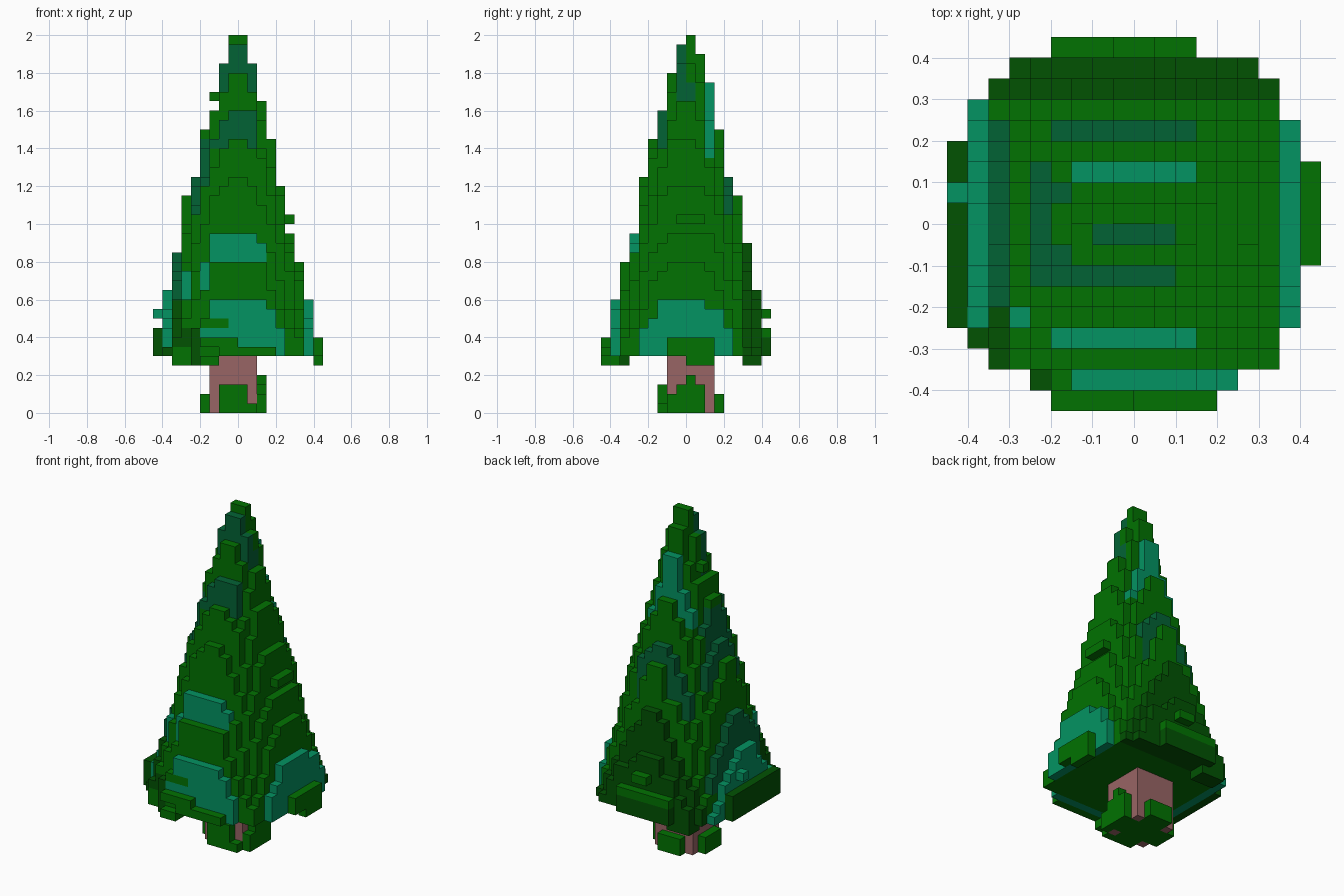
import bpy, bmesh, math, random
from mathutils import Vector

if "Cube" in bpy.data.objects:
    bpy.data.objects.remove(bpy.data.objects["Cube"], do_unlink=True)

random.seed(4)
V = 0.05  # edge of one block

# Flat colours (linear)
COLOURS = {
    "green": (0.0005, 0.170, 0.0005),
    "dark_green": (0.0005, 0.084, 0.0008),
    "teal": (0.0010, 0.292, 0.122),
    "dark_teal": (0.0008, 0.124, 0.036),
    "bark_brown": (0.315, 0.130, 0.130),
}
NAMES = list(COLOURS)
MATS = []
for name, rgb in COLOURS.items():
    m = bpy.data.materials.new(name)
    m.use_nodes = True
    m.diffuse_color = (*rgb, 1)
    bsdf = m.node_tree.nodes["Principled BSDF"]
    bsdf.inputs["Base Color"].default_value = (*rgb, 1)
    bsdf.inputs["Roughness"].default_value = 0.9
    MATS.append(m)


def build(name, blocks):
    """Make a mesh of the exposed faces of blocks {(x, y, z): colour name}."""
    bm = bmesh.new()
    verts = {}

    def vert(p):
        if p not in verts:
            verts[p] = bm.verts.new(Vector(p) * V)
        return verts[p]

    used = [n for n in NAMES if n in blocks.values()]
    for cell, colour in blocks.items():
        for axis in range(3):
            for side in (0, 1):
                near = list(cell)
                near[axis] += 1 if side else -1
                if tuple(near) in blocks:
                    continue
                a, b = (axis + 1) % 3, (axis + 2) % 3
                loop = []
                for da, db in ((0, 0), (1, 0), (1, 1), (0, 1)):
                    p = list(cell)
                    p[axis] += side
                    p[a] += da
                    p[b] += db
                    loop.append(vert(tuple(p)))
                face = bm.faces.new(loop if side else loop[::-1])
                face.material_index = used.index(colour)
    mesh = bpy.data.meshes.new(name)
    bm.to_mesh(mesh)
    bm.free()
    for n in used:
        mesh.materials.append(MATS[NAMES.index(n)])
    ob = bpy.data.objects.new(name, mesh)
    bpy.context.collection.objects.link(ob)


def box(x0, x1, y0, y1, z0, z1, colour):
    return {(x, y, z): colour for x in range(x0, x1)
            for y in range(y0, y1) for z in range(z0, z1)}


# Trunk, grassy at ground level between its corners
trunk = box(-3, 2, -2, 3, 0, 6, "bark_brown")
trunk.update(box(-2, 1, -2, 3, 0, 1, "green"))
trunk.update(box(-3, 2, -1, 2, 0, 1, "green"))
build("trunk", trunk)

# Grass around the foot of the trunk
tufts = {}
for b in ((-2, 1, -3, -2, 0, 3), (1, 2, -3, -2, 0, 1), (2, 3, -2, -1, 0, 2),
          (2, 3, -1, 2, 0, 3), (2, 3, 0, 1, 3, 4), (-2, 1, 3, 4, 0, 2),
          (-4, -3, -1, 2, 0, 2)):
    tufts.update(box(*b, "green"))
build("base_tufts", tufts)

# Foliage tiers: top layer, then x and y limits in blocks
TIERS = [
    (12, -8, 8, -8, 8), (13, -8, 7, -7, 8), (16, -7, 7, -7, 7),
    (17, -7, 6, -6, 7), (18, -6, 6, -6, 7), (19, -6, 6, -6, 6),
    (23, -6, 5, -5, 6), (24, -5, 5, -5, 5), (25, -5, 4, -5, 5),
    (29, -4, 4, -4, 4), (30, -4, 3, -3, 4), (32, -3, 3, -3, 3),
    (33, -2, 3, -2, 3), (35, -2, 2, -2, 3), (36, -2, 2, -2, 2),
    (37, -2, 2, -1, 2), (38, -1, 1, -1, 2), (39, -1, 1, -1, 1),
    (40, -1, 1, 0, 1),
]

# A ragged cone with a ridge down the middle of each side
leaves = {}
z = 6
for top, x0, x1, y0, y1 in TIERS:
    while z < top:
        radius = 7.75 - 0.246 * (z - 11) + 0.11 * max(0, 11 - z)
        for x, y, _ in box(x0, x1, y0, y1, z, z + 1, "green"):
            ridge = x in (-1, 0) or y in (-1, 0)
            ragged = radius + random.uniform(-0.1, 0.25)
            if ridge or math.hypot(x + 0.5, y + 0.5) <= ragged:
                leaves[x, y, z] = "green"
        z += 1

# Notches in the lowest corners
for b in ((7, 8, 5, 6, 6, 9), (7, 8, -6, -5, 6, 9), (5, 6, -8, -7, 6, 9),
          (-6, -5, -8, -7, 6, 9)):
    for cell in box(*b, "green"):
        leaves.pop(cell, None)

# Low boughs, hanging fringe and sprigs
for b in ((8, 9, -2, 3, 6, 8, "green"), (8, 9, 0, 3, 5, 6, "green"),
          (-9, -8, -5, 4, 6, 9, "dark_green"), (-9, -8, 1, 2, 10, 11, "teal"),
          (-2, 4, -9, -8, 6, 7, "green"), (-4, 0, -9, -8, 7, 8, "green"),
          (-4, -2, -9, -7, 5, 6, "green"), (-7, -5, -7, -6, 5, 6, "green"),
          (-5, -4, -8, -6, 5, 6, "dark_green"), (-4, 3, 8, 9, 6, 8, "dark_green"),
          (-4, 3, 8, 9, 8, 9, "green"), (-1, 1, 8, 9, 10, 11, "green"),
          (-6, -3, 6, 8, 5, 6, "dark_green"), (5, 6, -1, 2, 20, 21, "green"),
          (-3, -2, 0, 1, 33, 34, "green")):
    leaves.update(box(*b))

# Upright sheets of coloured needles, showing where the cone steps back
SHEETS = [
    # back
    (-7, 7, 6, 8, 6, 18, "dark_green"),
    (-5, 3, 4, 5, 17, 25, "dark_teal"), (-3, 3, 2, 3, 27, 35, "teal"),
    # model's right
    (-8, -7, -5, 6, 6, 13, "teal"), (-7, -6, -6, 6, 9, 17, "dark_teal"),
    (-5, -4, -3, 5, 20, 25, "dark_teal"), (-4, -3, -3, 2, 24, 29, "dark_teal"),
    # model's left
    (7, 8, -5, 5, 6, 12, "teal"), (1, 2, 0, 1, 32, 35, "dark_teal"),
    # front
    (-4, 5, -8, -7, 6, 12, "teal"), (-4, -1, -8, -7, 9, 10, "green"),
    (-4, -2, -8, -7, 6, 7, "green"), (-4, 3, -6, -5, 13, 19, "teal"),
    (-5, 2, -3, -2, 28, 32, "dark_teal"), (-2, 2, -1, 0, 32, 39, "dark_teal"),
    # front right corner
    (-8, -7, -6, -5, 6, 10, "dark_green"), (-7, -6, -6, -4, 6, 12, "dark_green"),
    (-7, -5, -7, -5, 7, 9, "dark_green"), (-5, -4, -8, -7, 6, 9, "dark_green"),
    (-6, -5, -5, -4, 12, 15, "teal"),
]
for b in SHEETS:
    leaves.update({c: n for c, n in box(*b).items() if c in leaves})
build("foliage", leaves)
